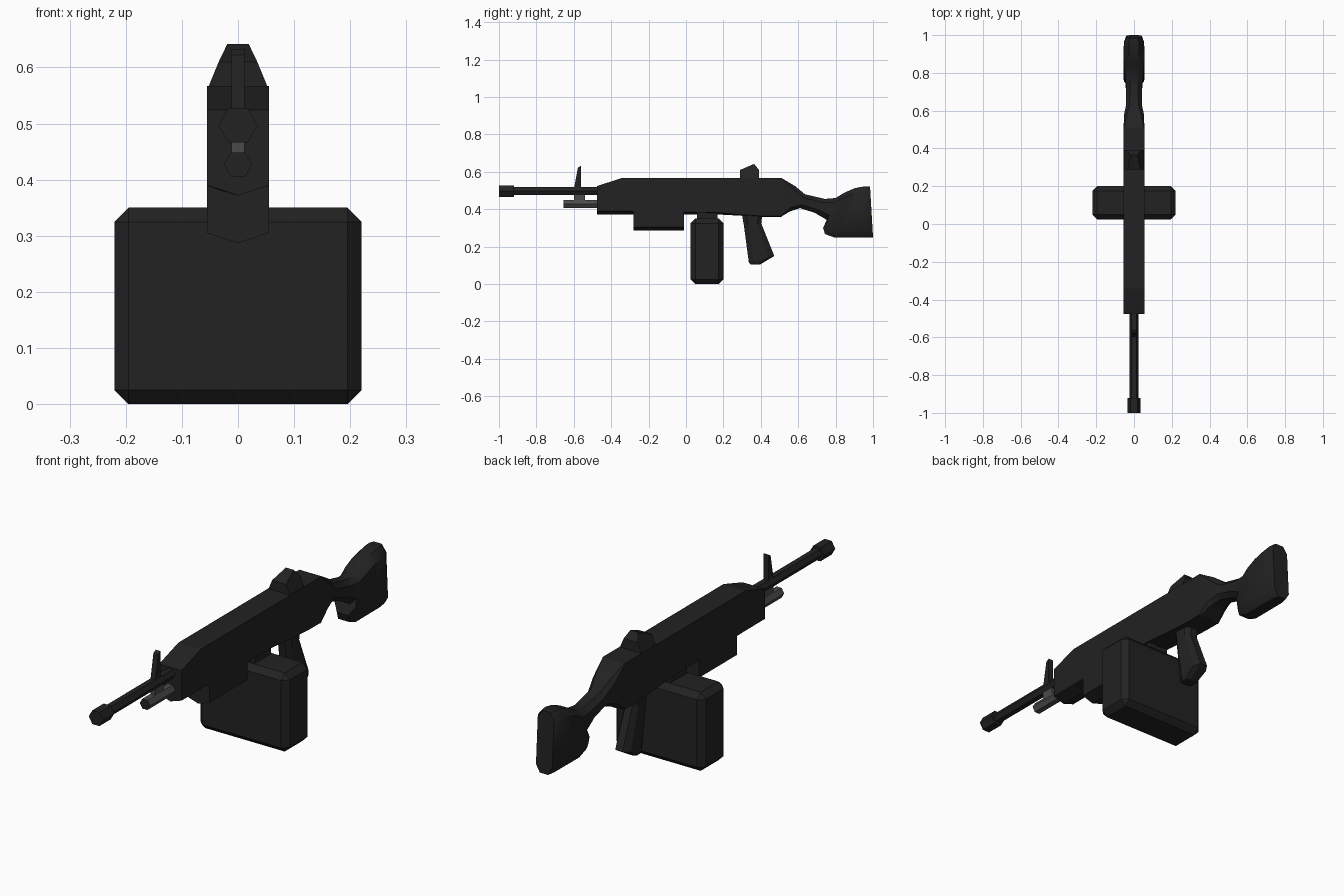
import bpy, bmesh, math
from mathutils import Vector

if "Cube" in bpy.data.objects:
    bpy.data.objects.remove(bpy.data.objects["Cube"])


def material(name, v):
    m = bpy.data.materials.new(name)
    m.diffuse_color = (v, v, v, 1)
    m.use_nodes = True
    m.node_tree.nodes["Principled BSDF"].inputs["Base Color"].default_value = m.diffuse_color
    return m


DARK = material("dark gunmetal", 0.016)
GREY = material("worn grey steel", 0.07)


def finish(name, bm, mats, smooth=None):
    bmesh.ops.recalc_face_normals(bm, faces=bm.faces)
    me = bpy.data.meshes.new(name)
    bm.to_mesh(me)
    bm.free()
    ob = bpy.data.objects.new(name, me)
    bpy.context.collection.objects.link(ob)
    for m in mats:
        me.materials.append(m)
    if smooth:
        bpy.ops.object.select_all(action='DESELECT')
        ob.select_set(True)
        bpy.context.view_layer.objects.active = ob
        bpy.ops.object.shade_smooth_by_angle(angle=math.radians(smooth))
    return ob


def loft(name, sections, mat=DARK, smooth=None):
    """Skin a row of equal closed sections and cap both ends."""
    bm = bmesh.new()
    rings = [[bm.verts.new(p) for p in s] for s in sections]
    for a, b in zip(rings, rings[1:]):
        for i in range(len(a)):
            j = (i + 1) % len(a)
            bm.faces.new((a[i], a[j], b[j], b[i]))
    bm.faces.new(rings[0])
    bm.faces.new(rings[-1])
    return finish(name, bm, [mat], smooth)


def keel(y, top, bot, w=0.055, v=0.018):
    """Flat-topped section with a shallow V underneath."""
    return [(-w, y, top), (w, y, top), (w, y, bot + v), (0, y, bot), (-w, y, bot + v)]


def rounded(p, q, w, a, c):
    """Chamfered section hung between an upper and a lower (y, z) point."""
    half = [(w * a, 0), (w, c), (w, 1 - c), (w * a, 1)]
    pts = half + [(-x, t) for x, t in reversed(half)]
    return [(x, p[0] + (q[0] - p[0]) * t, p[1] + (q[1] - p[1]) * t) for x, t in pts]


def tube(name, y0, y1, z, r, mats=(DARK,)):
    """Six-sided rod along y; a second material colours its front cap."""
    bm = bmesh.new()
    rings = [[bm.verts.new((r * math.cos(k * math.pi / 3), y, z + r * math.sin(k * math.pi / 3)))
              for k in range(6)] for y in (y0, y1)]
    for i in range(6):
        j = (i + 1) % 6
        bm.faces.new((rings[0][i], rings[0][j], rings[1][j], rings[1][i]))
    front = bm.faces.new(rings[0])
    bm.faces.new(rings[1])
    front.material_index = len(mats) - 1
    return finish(name, bm, mats)


def plate(name, profile, width, mat=DARK):
    """Side profile (y, z) spread to a half width that may depend on z."""
    return loft(name, [[(s * width(z), y, z) for y, z in profile] for s in (-1, 1)], mat)


def box(name, lo, hi, bevel=0, mat=DARK):
    bm = bmesh.new()
    bmesh.ops.create_cube(bm, size=1)
    lo, hi = Vector(lo), Vector(hi)
    for v in bm.verts:
        v.co = Vector([(lo[i] + hi[i]) / 2 + v.co[i] * (hi[i] - lo[i]) for i in range(3)])
    if bevel:
        bmesh.ops.bevel(bm, geom=bm.edges[:], offset=bevel, segments=1, affect='EDGES')
    return finish(name, bm, [mat])


# Receiver and the lower handguard
loft("receiver", [keel(-0.476, 0.524, 0.372), keel(-0.342, 0.567, 0.372),
                  keel(0.17, 0.567, 0.372, v=0.01), keel(0.30, 0.567, 0.365, v=0.005),
                  keel(0.42, 0.567, 0.358, v=0.005), keel(0.51, 0.567, 0.358, v=0.005)])
loft("lower_handguard", [keel(-0.28, 0.42, 0.287), keel(-0.012, 0.42, 0.287)])

# Shoulder stock
loft("stock", [rounded(*s) for s in (
    ((0.51, 0.567), (0.505, 0.358), 0.055, 0.95, 0.02),
    ((0.583, 0.524), (0.555, 0.388), 0.053, 0.7, 0.15),
    ((0.636, 0.480), (0.61, 0.406), 0.042, 0.55, 0.25),
    ((0.743, 0.455), (0.69, 0.380), 0.042, 0.5, 0.25),
    ((0.80, 0.460), (0.754, 0.342), 0.048, 0.5, 0.22),
    ((0.85, 0.490), (0.733, 0.300), 0.053, 0.5, 0.18),
    ((0.904, 0.513), (0.743, 0.267), 0.055, 0.5, 0.15),
    ((0.947, 0.521), (0.79, 0.250), 0.055, 0.5, 0.12),
    ((0.965, 0.521), (0.965, 0.250), 0.053, 0.5, 0.12),
    ((0.984, 0.521), (1.0, 0.250), 0.040, 0.5, 0.12))], smooth=40)

# Pistol grip
loft("pistol_grip", [rounded(*s) for s in (
    ((0.297, 0.385), (0.410, 0.385), 0.034, 0.5, 0.22),
    ((0.310, 0.31), (0.402, 0.325), 0.034, 0.5, 0.22),
    ((0.336, 0.115), (0.472, 0.150), 0.036, 0.5, 0.22),
    ((0.345, 0.104), (0.395, 0.104), 0.028, 0.5, 0.22))])

# Ammunition box and its neck
box("ammo_box", (-0.22, 0.025, 0), (0.22, 0.20, 0.35), bevel=0.025)
box("ammo_neck", (-0.045, 0.058, 0.33), (0.045, 0.168, 0.40))

# Rear sight block
plate("rear_sight", [(0.289, 0.56), (0.289, 0.61), (0.364, 0.642), (0.39, 0.61), (0.39, 0.56)],
      lambda z: 0.055 - max(0, z - 0.567) * 0.48)

# Barrel, muzzle and gas tube
tube("barrel", -0.95, -0.45, 0.497, 0.024)
tube("muzzle", -1.0, -0.92, 0.497, 0.035)
tube("gas_tube", -0.655, -0.45, 0.427, 0.025, (GREY, DARK))

# Front sight and its bracket
box("sight_bracket", (-0.012, -0.60, 0.44), (0.012, -0.54, 0.485), mat=GREY)
plate("front_sight", [(-0.60, 0.505), (-0.578, 0.622), (-0.562, 0.632), (-0.562, 0.505)],
      lambda z: 0.012)
